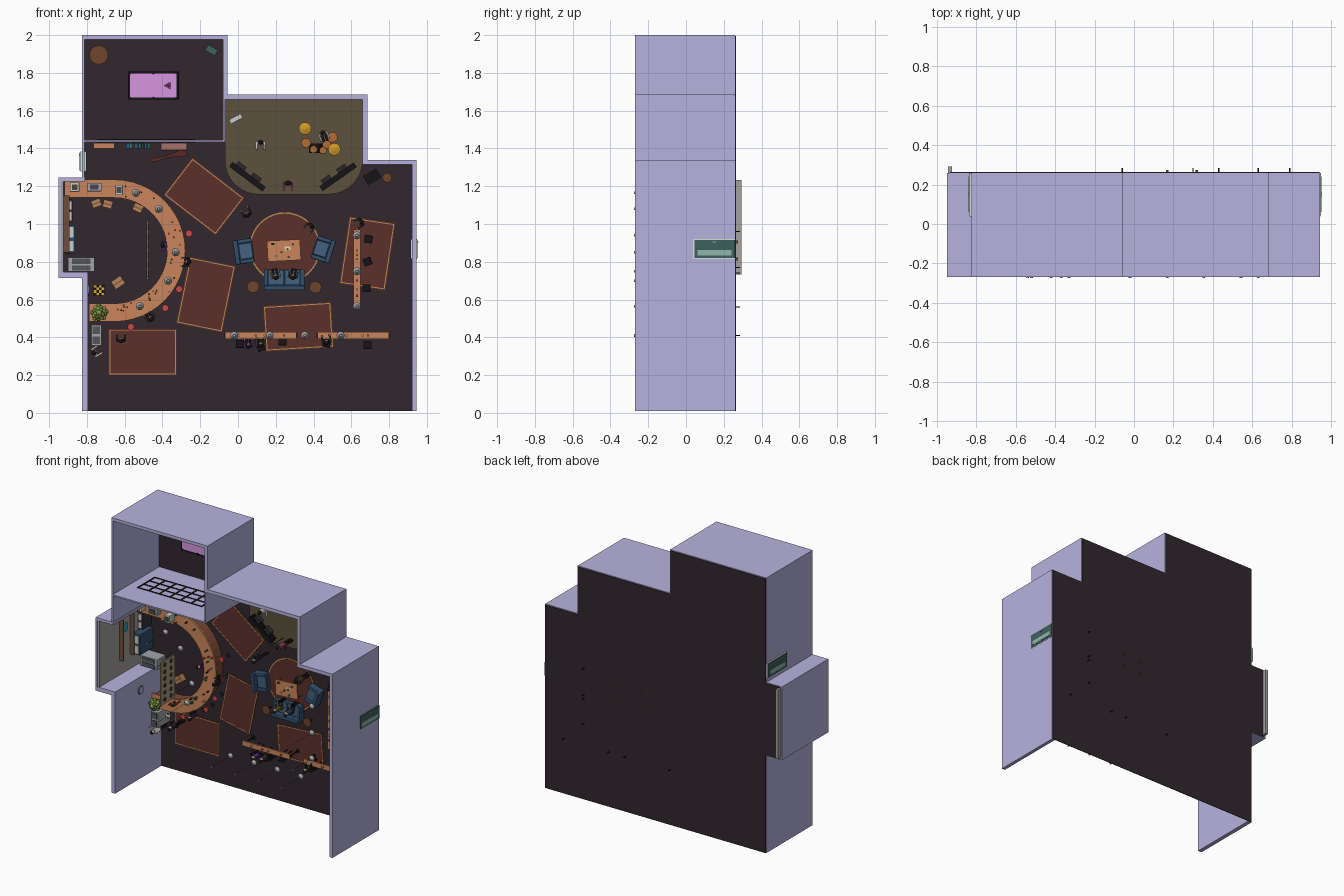
import bpy, bmesh, random
from math import sin, cos, pi, radians
from mathutils import Matrix, Vector

if "Cube" in bpy.data.objects:
    bpy.data.objects.remove(bpy.data.objects["Cube"])

random.seed(4)
# Room frame: x across, y into the room, z up from the floor; the room is tipped so its floor faces the front
ROOM = Matrix.Translation((0, 0.26, 0)) @ Matrix.Rotation(pi / 2, 4, 'X')
I = Matrix.Identity(4)
mats = {}

def at(x, y, deg=0, z=0):
    return Matrix.Translation((x, y, z)) @ Matrix.Rotation(radians(deg), 4, 'Z')

def add(name, col, bm, M=I, smooth=False):
    if col not in mats:
        m = mats[col] = bpy.data.materials.new("paint_" + col)
        lin = [(int(col[i:i + 2], 16) / 255) ** 2.2 for i in (0, 2, 4)]
        m.diffuse_color = (*lin, 1)
        m.use_nodes = True
        m.node_tree.nodes["Principled BSDF"].inputs["Base Color"].default_value = m.diffuse_color
    bmesh.ops.recalc_face_normals(bm, faces=bm.faces)
    me = bpy.data.meshes.new(name)
    for f in bm.faces:
        f.smooth = smooth and len(f.verts) <= 4
    bm.to_mesh(me)
    bm.free()
    me.materials.append(mats[col])
    ob = bpy.data.objects.new(name, me)
    bpy.context.collection.objects.link(ob)
    ob.matrix_world = ROOM @ M
    return ob

def box(name, col, x, y, z, sx, sy, sz, M=I, bevel=0):  # x, y centre; z underside
    bm = bmesh.new()
    bmesh.ops.create_cube(bm, size=1)
    bm.transform(Matrix.Translation((x, y, z + sz / 2)) @ Matrix.Diagonal((sx, sy, sz, 1)))
    if bevel:
        bmesh.ops.bevel(bm, geom=bm.edges[:], offset=bevel, segments=2, affect='EDGES', profile=0.5)
    return add(name, col, bm, M)

def cyl(name, col, x, y, z, r, h, M=I, r2=None, seg=20, tilt=0):
    bm = bmesh.new()
    bmesh.ops.create_cone(bm, cap_ends=True, segments=seg, radius1=r, radius2=r if r2 is None else r2, depth=h)
    bm.transform(Matrix.Translation((x, y, z + h / 2)) @ Matrix.Rotation(radians(tilt), 4, 'X'))
    return add(name, col, bm, M, seg > 8)

def ball(name, col, x, y, z, r, M=I, flat=1):
    bm = bmesh.new()
    bmesh.ops.create_uvsphere(bm, u_segments=12, v_segments=8, radius=r)
    bm.transform(Matrix.Translation((x, y, z)) @ Matrix.Diagonal((1, 1, flat, 1)))
    return add(name, col, bm, M, True)

def prism(name, col, pts, z, h, M=I):
    bm = bmesh.new()
    f = bm.faces.new([bm.verts.new((p[0], p[1], z)) for p in pts])
    new = bmesh.ops.extrude_face_region(bm, geom=[f])['geom']
    bmesh.ops.translate(bm, vec=(0, 0, h), verts=[v for v in new if isinstance(v, bmesh.types.BMVert)])
    return add(name, col, bm, M)

def arc(cx, cy, r, a0, a1, n=24):
    return [(cx + r * cos(radians(a0 + (a1 - a0) * i / n)), cy + r * sin(radians(a0 + (a1 - a0) * i / n))) for i in range(n + 1)]

LILAC, DARK, WOOD, BLACK, GREY, BLUE, TEAL = "B5B1DE", "342C31", "C8845C", "1C1A1C", "A2A4A8", "36506C", "40605E"

# Floor and walls
prism("floor", DARK, [(-.822, .01), (.942, .01), (.942, 1.335), (.68, 1.335), (.68, 1.68), (-.06, 1.68), (-.06, 1.995),
                      (-.822, 1.995), (-.822, 1.24), (-.935, 1.24), (-.935, .72), (-.822, .72)], -.004, .004)
for x0, x1, y0, y1 in [(-.825, -.795, .01, .745), (-.95, -.795, .715, .745), (-.95, -.938, .715, 1.245),
                       (-.95, -.81, 1.225, 1.245), (-.825, -.813, 1.225, 2), (-.825, -.055, 1.978, 2),
                       (-.08, -.055, 1.66, 2), (-.08, -.07, 1.44, 1.68), (-.82, -.07, 1.435, 1.445),
                       (-.08, .685, 1.66, 1.685), (.66, .685, 1.315, 1.685), (.66, .945, 1.315, 1.34), (.92, .945, .01, 1.34)]:
    box("wall", LILAC, (x0 + x1) / 2, (y0 + y1) / 2, 0, x1 - x0, y1 - y0, .53)
box("alcove_panel", "A5A29E", -.933, .983, -.033, .02, .5, .56)

# Partition window bars
for i in range(7):
    box("window_bar", BLACK, -.74 + i * .085, 1.44, .15, .01, .018, .2)
for i in range(4):
    box("window_rail", BLACK, -.485, 1.44, .15 + i * .064, .52, .018, .009)

# Doors in the side walls
for x, y in [(.932, .868), (-.82, 1.33)]:
    box("door_frame", "D8DED8", x, y, 0, .03, .106, .222)
    box("door", TEAL, x, y, 0, .036, .096, .216)
    box("door_panel", "8FB5A8", x, y - .02, .02, .039, .03, .18)
    box("door_handle", GREY, x, y + .036, .1, .046, .006, .02)

# Rugs with pale trim
for x, y, w, d, a in [(-.18, 1.146, .348, .25, -37.6), (-.17, .626, .248, .358, -11.5), (-.505, .322, .36, .245, 0),
                      (.32, .456, .36, .24, 3.5), (.685, .844, .245, .358, -8.5)]:
    M = at(x, y, a)
    box("rug", "5C3330", 0, 0, 0, w, d, .003, M)
    for s in (-1, 1):
        box("rug_trim", "C08A50", 0, s * (d / 2 - .007), .002, w - .01, .005, .002, M)
        box("rug_trim", "C08A50", s * (w / 2 - .007), 0, .002, .005, d - .01, .002, M)
cyl("round_rug_trim", "C08A50", .248, .875, 0, .187, .003, seg=40)
cyl("round_rug", "5C3330", .248, .875, 0, .18, .004, seg=40)

# Horseshoe bar
def horseshoe(ro, ri, inset=0):
    c = (-.655, .859)
    return ([(-.79 + inset, c[1] - ro)] + arc(*c, ro, -90, 90) + [(-.918, c[1] + ro), (-.918, c[1] + ri)]
            + arc(*c, ri, 90, -90) + [(-.79 + inset, c[1] - ri)])
prism("bar_body", "7A4A38", horseshoe(.352, .295, .004), 0, .1)
prism("bar_top", WOOD, horseshoe(.376, .28), .1, .014)

# Goods on the bar and counters
for i in range(34):
    a, r = radians(random.uniform(-88, 88)), random.uniform(.29, .365)
    cyl("bottle", random.choice([BLACK, "3E6B3A", "8A4A2A", "D0D0D0", "B04040"]), -.655 + r * cos(a), .859 + r * sin(a),
        .114, .005, random.uniform(.015, .03), seg=8)
for x, y, w, d, h, c in [(-.865, 1.195, .05, .05, .05, "D8CDB8"), (-.76, 1.195, .075, .045, .04, GREY), (-.63, 1.18, .04, .055, .06, "C8C8CC")]:
    box("bar_appliance", c, x, y, .114, w, d, h, bevel=.004)
    box("appliance_lid", "4A4A4C", x, y, .114 + h, w * .6, d * .6, .005)

# Back bar: fridges, sinks, boxes, plant
for x, y, w, d, h, c in [(-.895, 1.07, .04, .12, .1, "38383C"), (-.89, .92, .055, .15, .15, BLUE), (-.83, .785, .14, .075, .1, GREY),
                         (-.75, .41, .055, .11, .14, GREY)]:
    box("cabinet", c, x, y, 0, w, d, h, bevel=.003)
    for k in (-1, 1):
        box("cabinet_detail", "E0E0E2" if c != GREY else "55575A", x, y + k * d * .24, h, w * .7, d * .36, .006)
for x, y, w, a in [(-.75, 1.11, .05, 20), (-.69, 1.105, .05, -15), (-.53, 1.085, .05, -25), (-.635, .69, .06, 35)]:
    box("carton", "B5835A", 0, 0, 0, w, w * .8, .045, at(x, y, a))
    box("carton_tape", "8C6040", 0, 0, .045, w, .008, .001, at(x, y, a))
for i in range(4):
    for j in range(4):
        box("crate_tile", "D8B030" if (i + j) % 2 else BLACK, -.757 + i * .014, .629 + j * .014, 0, .014, .014, .04)
cyl("plant_pot", "8A4A30", -.735, .53, .114, .02, .035, r2=.028)
for i in range(22):
    a, r = i * 2.4, .008 * i ** .5
    ball("plant_leaf", "5E7E38" if i % 2 else "87994A", -.735 + r * cos(a), .53 + r * sin(a), .195 - r, .014)
box("menu_board", "A59A7C", -.48, .86, .3, .008, .31, .16)
for i in range(6):
    for j in range(2):
        cyl("board_spot", "3C382E", 0, 0, -.006, .016, .012, at(-.48, .735 + i * .05, 0, .345 + j * .07) @ Matrix.Rotation(pi / 2, 4, 'Y'), seg=12)
for y in (.72, 1.0):
    cyl("board_hanger", BLACK, -.48, y, .46, .0015, .07, seg=6)
cyl("wall_clock", "70727C", 0, 0, 0, .03, .008, at(-.797, .65, 0, .24) @ Matrix.Rotation(pi / 2, 4, 'Y'))
cyl("clock_face", LILAC, 0, 0, 0, .024, .01, at(-.797, .65, 0, .24) @ Matrix.Rotation(pi / 2, 4, 'Y'))
box("wall_sign", "2FA8A0", -.92, 1.07, .22, .012, .06, .05)
for z in (.17, .29):
    box("wall_shelf", "6A5040", -.91, 1.0, z, .035, .3, .006)

# Seats
def stool(x, y, col, seg=8):
    cyl("stool_foot", BLACK, x, y, 0, .015, .004, seg=seg)
    cyl("stool_post", GREY, x, y, 0, .003, .07, seg=6)
    cyl("stool_seat", col, x, y, .07, .019, .01, seg=seg)
for x, y in [(-.312, .655), (-.385, .555), (-.46, .5), (-.567, .455), (-.265, .8), (-.26, .95)]:
    stool(x, y, "D04848")

def chair(x, y, a, col=BLACK):
    M = at(x, y, a)
    box("chair_seat", col, 0, 0, .07, .042, .042, .008, M)
    box("chair_back", col, 0, -.02, .078, .042, .005, .035, M)
    for i in (-1, 1):
        for j in (-1, 1):
            box("chair_leg", col, i * .018, j * .018, 0, .004, .004, .07, M)
for x, y, a in [(.01, .365, 0), (.12, .35, 20), (.235, .38, 0), (.47, .37, -10), (.685, .36, 0), (.69, .92, 80), (.685, .8, 110), (.68, .66, 90)]:
    chair(x, y, a)

# High counters
for x, y, w, d in [(.12, .41, .38, .036), (.61, .41, .38, .036), (.63, .865, .036, .21), (.63, .65, .036, .2)]:
    box("counter_top", WOOD, x, y, .1, w, d, .012)
    for s in (-1, 1):
        ex, ey = (s * (w / 2 - .01), 0) if w > d else (0, s * (d / 2 - .01))
        box("counter_leg", BLACK, x + ex, y + ey, -.025, .006, .006, .125)
        box("counter_foot", BLACK, x + ex, y + ey, 0, .028, .028, .004)
    for k in range(4):
        t = random.uniform(-.42, .42)
        cyl("glass", random.choice(["D0D0D0", "B05040", "C8A040"]), x + (t * w if w > d else 0), y + (t * d if d > w else 0), .112, .006, .014, seg=8)

# Pendant lamps
for x, y in [(-.02, .41), (.168, .41), (.354, .41), (.543, .41), (.63, .94), (.63, .75), (.63, .565), (-.54, 1.165),
             (-.42, 1.08), (-.33, .85), (-.37, .7), (-.52, .565)]:
    ball("lamp_bulb", "F2F0EA", x, y, .31, .014)
    cyl("lamp_shade", GREY, x, y, .316, .021, .02, r2=.008, seg=16)
    cyl("lamp_cord", BLACK, x, y, .335, .001, .2, seg=5)
    cyl("lamp_rose", GREY, x, y, .53, .007, .004, seg=10)

# Lounge
def sofa(x, y, a, w, d=.1):
    M = at(x, y, a)
    box("sofa_base", BLUE, 0, 0, .008, w, d, .03, M, .004)
    box("sofa_back", BLUE, 0, -d / 2 + .012, .03, w, .025, .055, M, .005)
    for s in (-1, 1):
        box("sofa_arm", BLUE, s * (w / 2 - .011), 0, .02, .022, d, .04, M, .005)
    n = 1 if w < .15 else 2
    cw = (w - .044) / n
    for i in range(n):
        box("sofa_cushion", "45627F", (i - (n - 1) / 2) * cw, .012, .036, cw - .003, d - .03, .014, M, .004)
sofa(.245, .705, 0, .215, .11)
sofa(.03, .855, -82, .13)
sofa(.452, .865, 72, .125)
M = at(.243, .86, 3)
box("lounge_table_top", WOOD, 0, 0, .045, .175, .11, .01, M)
for i in (-1, 1):
    for j in (-1, 1):
        box("lounge_table_leg", "8A5A3A", i * .075, j * .045, -.015, .008, .008, .06, M)
for i in range(7):
    cyl("cup", random.choice(["E0DCD0", BLACK, "4A7A6A"]), random.uniform(-.07, .07), random.uniform(-.04, .04), .055, .006, .012, M, seg=8)
box("menu_card", "E8D8B0", .02, .01, .055, .03, .02, .002, M)
for x, y, r in [(.08, .668, .032), (.41, .665, .032), (.79, 1.245, .025)]:
    cyl("side_table_top", "6E4630", x, y, .05, r, .006)
    cyl("side_table_post", BLACK, x, y, 0, .006, .05, seg=8)
box("floor_speaker", BLACK, 0, 0, 0, .08, .055, .12, at(.71, 1.25, 30))

# Pool room
box("pool_bed", BLACK, -.448, 1.733, .045, .27, .15, .036, bevel=.004)
box("pool_felt", "D593DC", -.448, 1.733, .06, .245, .127, .023)
for i in (-1, 0, 1):
    for j in (-1, 1):
        cyl("pool_pocket", BLACK, -.448 + i * .124, 1.733 + j * .067, .07, .008, .016, seg=10)
        if i:
            box("pool_leg", BLACK, -.448 + i * .1, 1.733 + j * .05, 0, .02, .02, .05)
for r in range(4):
    for k in range(r + 1):
        ball("pool_ball", "B05080", -.385 + r * .008, 1.733 + (k - r / 2) * .009, .087, .004)
cyl("pub_table_top", "6E4630", -.737, 1.895, .09, .05, .008, seg=28)
cyl("pub_table_post", BLACK, -.737, 1.895, 0, .008, .09, seg=8)
box("pool_room_speaker", TEAL, 0, 0, .3, .06, .035, .04, at(-.14, 1.92, -30))
for k in range(3):
    box("cue", "3A2620", 0, 0, .0, .005, .005, .13, at(-.2 + k * .02, 1.455 + k * .006, 20 * k))
box("shelf_unit", WOOD, -.71, 1.415, 0, .11, .03, .13)
for i in range(8):
    box("coloured_bin", ["2E5A8A", "2F7A50", "3A3A48"][i % 3], -.585 + i * .016, 1.415, .05, .014, .03, .05 + .01 * (i % 3))
prism("booth", "5A2E2A", [(-.37 + .105 * cos(t * pi / 12), 1.36 + .032 * sin(t * pi / 6)) for t in range(0, 24)][:12], .0, .09)
box("booth_back", "A8706A", -.34, 1.41, 0, .14, .04, .1, bevel=.004)

# Stage
prism("stage", "5C523E", [(.66, 1.66), (-.07, 1.66)] + arc(.11, 1.337, .18, 180, 270, 10) + arc(.48, 1.337, .18, 270, 360, 10), 0, .03)
for x, y, a in [(.05, 1.25, -37), (.53, 1.25, 35)]:
    M = at(x, y, a, .03)
    for z in (.0, .045):
        box("barrier_rail", BLACK, 0, 0, z, .22, .03, .008, M)
    for i in range(7):
        box("barrier_post", BLACK, -.105 + i * .035, 0, 0, .008, .03, .05, M)
    for s in (-.06, .04):
        box("monitor_speaker", "2E2C2E", s, .02, 0, .055, .035, .035, M)

# Drum kit
D = at(.42, 1.43, 0, .03)
cyl("bass_drum", BLACK, -.01, -.03, .005, .035, .05, D, tilt=90)
for x, y, r, z, c in [(-.06, .0, .026, .03, "8A5030"), (.05, -.01, .024, .035, BLACK), (-.02, -.035, .02, .07, "8A5030"), (.03, -.04, .02, .07, BLACK), (.08, .03, .028, .02, "8A5030")]:
    cyl("drum_shell", c, x, y, z, r, .03, D)
    cyl("drum_skin", "B06A38", x, y, z + .03, r * .9, .002, D)
for x, y in [(-.065, .075), (.09, -.035)]:
    cyl("cymbal_stand", GREY, x, y, 0, .002, .1, D, seg=6)
    cyl("cymbal", "D8A030", x, y, .1, .033, .006, D, r2=.006, tilt=8)
box("keyboard", "D8D8DC", 0, 0, .09, .07, .025, .008, at(-.012, 1.557, 28, .03))
box("keyboard_stand", BLACK, 0, 0, 0, .04, .008, .09, at(-.012, 1.557, 28, .03))
cyl("mic_stand", BLACK, .2, 1.21, .03, .002, .14, seg=6)

# Guests, staff and band
def figure(x, y, a, cloth, skin="B58A70", z=0, seated=False):
    M = at(x, y, a, z + (-.025 if seated else 0))
    for s in (-1, 1):
        if seated:
            box("figure_thigh", BLACK, s * .009, .02, .07, .012, .045, .013, M)
            box("figure_shin", BLACK, s * .009, .04, .03, .011, .011, .045, M)
        else:
            box("figure_leg", BLACK, s * .009, 0, 0, .012, .014, .08, M)
        box("figure_arm", cloth, s * .022, .012, .1, .009, .04, .01, M)
        ball("figure_hand", skin, s * .02, .034, .105, .006, M)
    box("figure_torso", cloth, 0, 0, .075, .036, .02, .06, M, .004)
    ball("figure_head", skin, 0, .002, .15, .013, M, 1.15)
    ball("figure_hair", BLACK, 0, -.003, .156, .0135, M)
for x, y, a, c, z, s in [(-.395, .89, -90, "4A2A60", 0, 0), (-.265, .8, 90, "262428", .03, 1), (-.46, .5, 40, "303034", .03, 1),
                         (-.76, .32, -60, "D0CCC8", 0, 0), (-.62, .385, 0, "262428", 0, 0), (.05, 1.05, 30, "262428", 0, 0),
                         (.385, .99, 140, "383028", 0, 0), (.265, 1.215, 180, "8A3A5A", .03, 0), (.12, 1.43, 180, "C8C8CC", .03, 0),
                         (.45, 1.48, 200, GREY, .05, 1), (.055, .355, 0, "4A2A70", .04, 1), (.47, .375, 10, "262428", .04, 1),
                         (.2, .72, 10, "6A5A30", 0, 1), (.29, .72, -10, "303840", 0, 1), (.65, 1.01, 120, "262428", 0, 0), (.12, .36, 0, "303034", .04, 1)]:
    figure(x, y, a, c, z=z, seated=bool(s))
